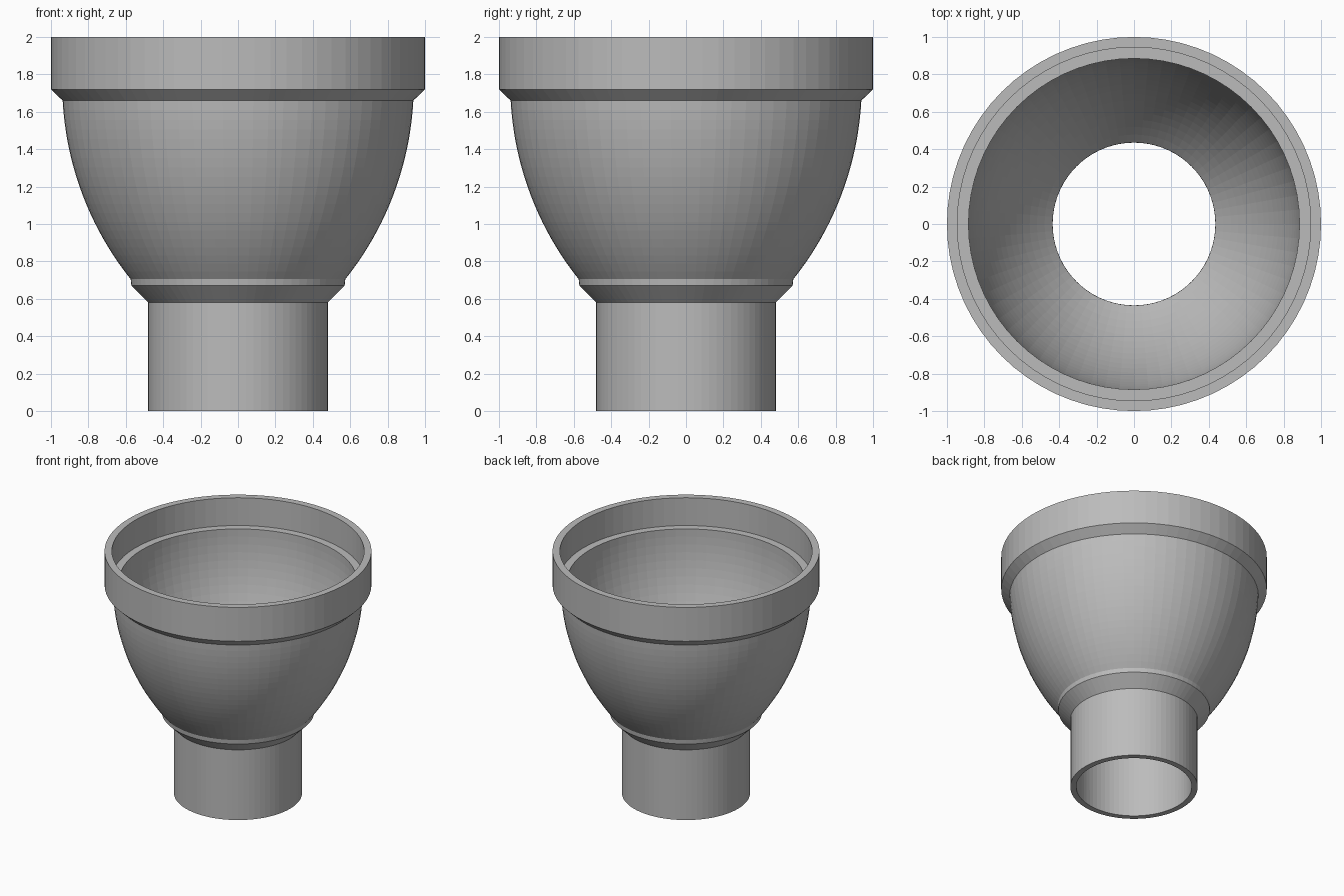
import bpy, bmesh, math
from mathutils import Vector

cube = bpy.data.objects.get("Cube")
if cube:
    bpy.data.objects.remove(cube, do_unlink=True)

SIDES = 72
RINGS = 20
ARC_X, ARC_Z, ARC_R = -0.735, 1.75, 1.675   # centre and radius of the bowl wall arc
WALL = 0.055


def arc(radius, z_low, z_high):
    """Bowl wall points from low to high, evenly spaced by angle."""
    a = math.asin((z_low - ARC_Z) / radius)
    b = math.asin((z_high - ARC_Z) / radius)
    angles = [a + (b - a) * i / RINGS for i in range(RINGS + 1)]
    return [(ARC_X + radius * math.cos(t), ARC_Z + radius * math.sin(t)) for t in angles]


def lathe(name, profile, mat):
    """Revolve a closed (radius, height) profile around z."""
    bm = bmesh.new()
    verts = [bm.verts.new((r, 0, z)) for r, z in profile]
    edges = [bm.edges.new((v, verts[i - 1])) for i, v in enumerate(verts)]
    bmesh.ops.spin(bm, geom=verts + edges, cent=(0, 0, 0), axis=Vector((0, 0, 1)),
                   angle=math.tau, steps=SIDES, use_merge=False)
    bmesh.ops.remove_doubles(bm, verts=bm.verts, dist=1e-4)
    bmesh.ops.recalc_face_normals(bm, faces=bm.faces)
    mesh = bpy.data.meshes.new(name)
    bm.to_mesh(mesh)
    bm.free()
    mesh.materials.append(mat)
    obj = bpy.data.objects.new(name, mesh)
    bpy.context.collection.objects.link(obj)
    return obj


grey = bpy.data.materials.new("plain grey")
grey.use_nodes = True
colour = (0.5, 0.5, 0.5, 1)
grey.diffuse_color = colour
grey.node_tree.nodes["Principled BSDF"].inputs["Base Color"].default_value = colour

# Outside: neck, flared collar, bowl, chamfered rim
outside = [(0.48, 0), (0.48, 0.58), (0.57, 0.67)]
outside += arc(ARC_R, 0.705, 1.66)
outside += [(1.0, 1.72), (1.0, 2.0)]

# Inside: socket with a ledge, bowl, straight bore
inside = [(0.945, 2.0), (0.945, 1.77)]
inside += reversed(arc(ARC_R - WALL, 0.63, 1.77))
inside += [(0.435, 0)]

lathe("funnel_body", outside + inside, grey)
